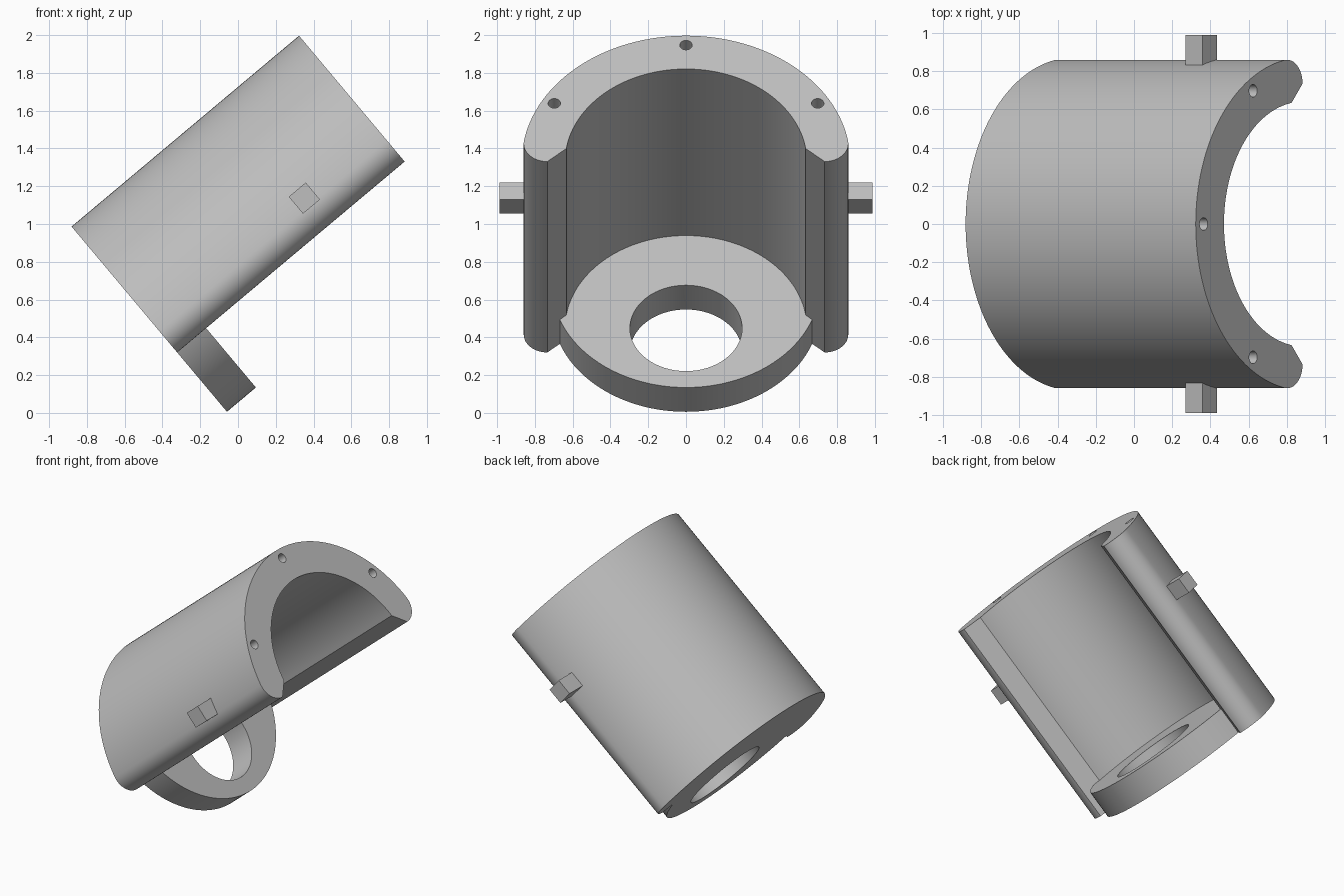
import bpy, bmesh, math
from mathutils import Matrix, Vector

if "Cube" in bpy.data.objects:
    bpy.data.objects.remove(bpy.data.objects["Cube"])

TILT = math.radians(40)
LENGTH, R_OUT, R_IN = 1.572, 0.87, 0.64
c, s = math.cos(TILT), math.sin(TILT)

# Part frame: X across, Y radially up, Z along the tilted bore axis
FRAME = Matrix(((0, -s, c, -0.322),
                (1, 0, 0, 0),
                (0, c, s, 0.320),
                (0, 0, 0, 1)))

grey = bpy.data.materials.new("light grey")
grey.diffuse_color = (0.52, 0.52, 0.52, 1)
grey.use_nodes = True
grey.node_tree.nodes["Principled BSDF"].inputs["Base Color"].default_value = grey.diffuse_color


def arc(cx, cy, r, a0, a1, n):
    """Points on an arc, angles in degrees."""
    pts = []
    for i in range(n + 1):
        a = math.radians(a0 + (a1 - a0) * i / n)
        pts.append((cx + r * math.cos(a), cy + r * math.sin(a)))
    return pts


def prism(name, pts, z0, z1):
    """Extrude a closed profile along the bore axis."""
    bm = bmesh.new()
    face = bm.faces.new([bm.verts.new((x, y, z0)) for x, y in pts])
    ext = bmesh.ops.extrude_face_region(bm, geom=[face])
    verts = [v for v in ext["geom"] if isinstance(v, bmesh.types.BMVert)]
    bmesh.ops.translate(bm, verts=verts, vec=Vector((0, 0, z1 - z0)))
    bmesh.ops.recalc_face_normals(bm, faces=bm.faces)
    mesh = bpy.data.meshes.new(name)
    bm.to_mesh(mesh)
    bm.free()
    obj = bpy.data.objects.new(name, mesh)
    bpy.context.collection.objects.link(obj)
    obj.matrix_world = FRAME
    mesh.materials.append(grey)
    return obj


def combine(target, tool, operation):
    """Apply a boolean and discard the tool."""
    bpy.context.view_layer.objects.active = target
    mod = target.modifiers.new("cut", 'BOOLEAN')
    mod.operation, mod.object, mod.solver = operation, tool, 'EXACT'
    bpy.ops.object.modifier_apply(modifier=mod.name)
    bpy.data.objects.remove(tool)


# Half-tube shell: outer arc, rounded outer lips, chamfered inner lips
lip_r = 0.125
lip_x = math.sqrt((R_OUT - lip_r) ** 2 - lip_r ** 2)
touch = math.degrees(math.atan2(lip_r, lip_x))
lip = arc(lip_x, lip_r, lip_r, -90, touch, 12)
inner_a = math.degrees(math.asin(0.09 / R_IN))
outline = lip + arc(0, 0, R_OUT, touch, 180 - touch, 72)[1:-1]
outline += [(-x, y) for x, y in reversed(lip)]
outline += arc(0, 0, R_IN, 180 - inner_a, inner_a, 64)
body = prism("half_tube_body", outline, 0, LENGTH)

# End plate protruding below the shell, with a round opening
plate_c, plate_r = 0.30, 0.71
side = math.degrees(math.asin((0.06 - plate_c) / plate_r))
plate = arc(0, 0, 0.70, 15, 165, 48)
plate += arc(0, plate_c, plate_r, 180 - side, 360 + side, 56)
combine(body, prism("end_plate", plate, 0, 0.20), 'UNION')
combine(body, prism("opening_cutter", arc(0, 0, 0.297, 0, 354.375, 63), -0.1, 0.3), 'DIFFERENCE')

# Three blind screw holes in the far rim
for deg in (30, 90, 150):
    a = math.radians(deg)
    hole = arc(0.805 * math.cos(a), 0.805 * math.sin(a), 0.033, 0, 345, 23)
    combine(body, prism("hole_cutter", hole, LENGTH - 0.2, LENGTH + 0.1), 'DIFFERENCE')

bpy.ops.object.select_all(action='DESELECT')
body.select_set(True)
bpy.context.view_layer.objects.active = body
bpy.ops.object.shade_smooth_by_angle(angle=math.radians(25))

# Square side pegs
half = 0.0585
for sign, name in ((1, "back_peg"), (-1, "front_peg")):
    x0, x1 = sorted((sign * 0.80, sign * 0.988))
    square = [(x0, 0.193 - half), (x1, 0.193 - half), (x1, 0.193 + half), (x0, 0.193 + half)]
    prism(name, square, 1.041 - half, 1.041 + half)
